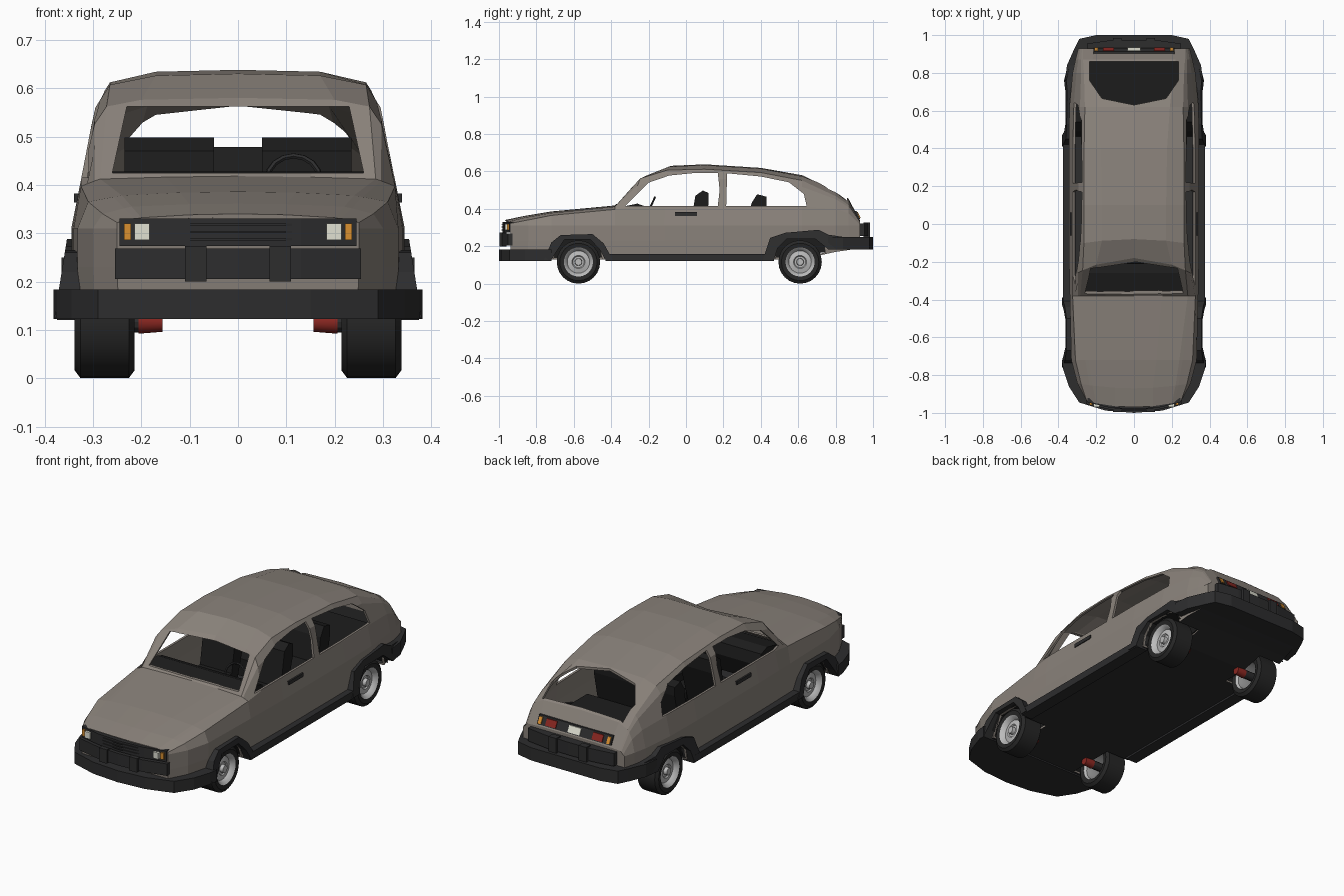
import bpy, bmesh, math
from mathutils import Vector

if "Cube" in bpy.data.objects:
    bpy.data.objects.remove(bpy.data.objects["Cube"])


def material(name, r, g, b):
    m = bpy.data.materials.new(name)
    m.diffuse_color = (r, g, b, 1)
    m.use_nodes = True
    m.node_tree.nodes["Principled BSDF"].inputs["Base Color"].default_value = m.diffuse_color
    return m


PAINT = material("taupe paint", .255, .225, .198)
TRIM = material("dark trim", .026, .026, .027)
RUBBER = material("rubber", .02, .02, .02)
CABIN = material("cabin black", .012, .012, .012)
METAL = material("rim metal", .5, .5, .5)
RED = material("red", .25, .02, .015)
AMBER = material("amber", .7, .28, .03)
LENS = material("lens", .75, .75, .65)


def finish(name, bm, *mats):
    bmesh.ops.recalc_face_normals(bm, faces=bm.faces)
    me = bpy.data.meshes.new(name)
    bm.to_mesh(me)
    bm.free()
    ob = bpy.data.objects.new(name, me)
    bpy.context.collection.objects.link(ob)
    for m in mats:
        me.materials.append(m)
    return ob


def prism(name, pts, axis, a, b, mat=None, both=False, skip=()):
    """Extrude a 2D outline along an axis from a to b; skip drops faces (0, 1 caps, then sides)."""
    put = {"X": lambda p, t: (t, p[0], p[1]),
           "Y": lambda p, t: (p[0], t, p[1]),
           "Z": lambda p, t: (p[0], p[1], t)}[axis]
    bm = bmesh.new()
    n = len(pts)
    for s in ((1, -1) if both else (1,)):
        rings = []
        for t in (a, b):
            rings.append([bm.verts.new((s * v[0], v[1], v[2])) for v in (put(p, t) for p in pts)])
        faces = [rings[0], rings[1]]
        for i in range(n):
            j = (i + 1) % n
            faces.append([rings[0][i], rings[0][j], rings[1][j], rings[1][i]])
        for i, f in enumerate(faces):
            if i not in skip:
                bm.faces.new(f)
    return finish(name, bm, *([mat] if mat else []))


def rect(u0, u1, v0, v1):
    return [(u0, v0), (u1, v0), (u1, v1), (u0, v1)]


def sym(half):
    """Mirror a half outline that starts away from x = 0."""
    return half + [(-x, y) for x, y in reversed(half) if x > 0]


def lathe(name, profile, centre, side, mat, steps=24):
    """Spin an (x offset, radius) profile about the axle line."""
    bm = bmesh.new()
    vs = [bm.verts.new((side * x, 0, r)) for x, r in profile]
    es = [bm.edges.new(e) for e in zip(vs, vs[1:])]
    bmesh.ops.spin(bm, geom=vs + es, cent=(0, 0, 0), axis=(1, 0, 0),
                   angle=math.tau, steps=steps, use_duplicate=False)
    bmesh.ops.remove_doubles(bm, verts=bm.verts, dist=1e-4)
    bmesh.ops.translate(bm, verts=bm.verts, vec=centre)
    ob = finish(name, bm, mat)
    for p in ob.data.polygons:
        p.use_smooth = True
    ob.data.set_sharp_from_angle(angle=math.radians(30))
    return ob


# Body shell stations: y, bow, sill z, side width, belt, roof edge, shoulder, centre height
stations = [
    (-.97, .035, .14, .25, (.25, .322), (.2, .332), (.1, .338), .34),
    (-.87, .02, .13, .30, (.28, .34), (.22, .355), (.1, .36), .361),
    (-.72, 0, .13, .332, (.31, .365), (.24, .378), (.12, .384), .386),
    (-.38, 0, .13, .34, (.325, .397), (.285, .412), (.15, .416), .418),
    (-.18, -.06, .13, .342, (.325, .41), (.272, .562), (.2, .576), .58),
    (-.08, -.02, .13, .345, (.325, .41), (.265, .607), (.17, .626), .63),
    (.10, 0, .13, .345, (.325, .41), (.265, .612), (.17, .634), .638),
    (.40, 0, .13, .345, (.325, .41), (.264, .594), (.175, .615), .619),
    (.62, 0, .13, .342, (.32, .41), (.26, .552), (.19, .574), .58),
    (.80, 0, .17, .325, (.305, .40), (.265, .468), (.21, .505), .515),
    (.87, 0, .18, .31, (.295, .375), (.27, .42), (.22, .445), .452),
    (.93, 0, .19, .295, (.285, .315), (.27, .331), (.2, .336), .338),
]
bm = bmesh.new()
loops = []
for y, bow, zs, w, belt, edge, shoulder, zc in stations:
    # pillar point: most of the way up the window side, bulged outward
    pillar = Vector(belt).lerp(Vector(edge), .76) + Vector((.08 * (edge[1] - belt[1]), 0))
    half = [(w * .99, zs), (w, .23), (w, .31), belt, tuple(pillar), edge, shoulder]
    ring = half + [(0, zc)] + [(-x, z) for x, z in reversed(half)]
    loops.append([bm.verts.new((x, y + bow * (x / .26) ** 2, z)) for x, z in ring])
for a, b in zip(loops, loops[1:]):
    for i in range(len(a)):
        j = (i + 1) % len(a)
        f = bm.faces.new((a[i], a[j], b[j], b[i]))
        f.material_index = 1 if j == 0 else 0
bm.faces.new(loops[0])
bm.faces.new(loops[-1])
body = finish("body_shell", bm, PAINT, TRIM)
sol = body.modifiers.new("thickness", "SOLIDIFY")
sol.thickness = .012
sol.offset = -1

# Openings cut from the shell
front_arch = [(-.73, .05), (-.70, .16), (-.65, .235), (-.51, .235), (-.46, .18), (-.43, .05)]
rear_arch = [(.46, .05), (.49, .19), (.54, .24), (.69, .24), (.74, .2), (.755, .05)]
front_window = [(-.325, .415), (.17, .415), (.18, .5), (.17, .592), (.05, .592), (-.09, .578), (-.2, .54)]
rear_window = [(.215, .415), (.645, .415), (.63, .48), (.55, .542), (.4, .573), (.22, .59)]
windscreen = [(-.26, .425), (.26, .425), (.23, .562), (-.23, .562)]
hatch = sym([(.235, .86), (.235, .76), (.17, .665), (0, .63)])
cutters = [prism("cut_front_window", front_window, "X", .24, .5, both=True),
           prism("cut_rear_window", rear_window, "X", .24, .5, both=True),
           prism("cut_windscreen", windscreen, "Y", -.5, .0),
           prism("cut_hatch", hatch, "Z", .405, .8),
           prism("cut_front_arch", front_arch, "X", .2, .5, both=True),
           prism("cut_rear_arch", rear_arch, "X", .2, .5, both=True)]
for c in cutters:
    c.hide_render = True
    c.hide_viewport = True
    mod = body.modifiers.new(c.name, "BOOLEAN")
    mod.operation = "DIFFERENCE"
    mod.solver = "EXACT"
    mod.object = c

# Wheel wells, flares and sills
for label, arch in (("front", front_arch), ("rear", rear_arch)):
    well = [(y, max(z, .17 if y > .7 else .13)) for y, z in arch]
    prism(label + "_wheel_well", well, "X", .2, .345, CABIN, both=True, skip=(1, len(well) + 1))
flares = [
    prism("front_flare", [(-.76, .125), (-.72, .22), (-.67, .26), (-.5, .265), (-.44, .215), (-.39, .125),
                          (-.43, .125), (-.46, .18), (-.51, .235), (-.65, .235), (-.70, .16), (-.72, .125)],
          "X", .325, .375, TRIM, both=True),
    prism("rear_flare", [(.41, .125), (.45, .245), (.53, .272), (.71, .288), (.76, .262), (.84, .25),
                         (.84, .185), (.76, .185), (.74, .2), (.69, .24), (.54, .24), (.49, .19), (.47, .125)],
          "X", .315, .375, TRIM, both=True)]
for ob in flares:  # lean the outer faces inward towards the top
    for v in ob.data.vertices:
        if abs(v.co.x) > .35:
            v.co.x = math.copysign(.38 - .16 * (v.co.z - .125) - (.02 if v.co.y > .8 else 0), v.co.x)
prism("sill", rect(-.43, .47, .12, .158), "X", .31, .375, TRIM, both=True)

# Bumpers
prism("front_bumper", sym([(.382, -.72), (.375, -.77), (.345, -.86), (.29, -.945), (.15, -.988), (0, -1)]),
      "Z", .122, .183, TRIM)
prism("rear_bumper", sym([(.365, .76), (.355, .84), (.315, .93), (.29, .98), (.2, 1), (0, 1)]),
      "Z", .183, .25, TRIM)
prism("front_bumper_block", sym([(.255, -.92), (.255, -.953), (.13, -.982), (0, -.99)]), "Z", .205, .268, TRIM)
prism("rear_bumper_block", sym([(.25, .92), (.25, .955), (.13, .972), (0, .975)]), "Z", .255, .322, TRIM)
for label, y0, y1, z0, z1 in (("front", -.996, -.96, .2, .273), ("rear", .95, .985, .25, .328)):
    prism(label + "_overrider", rect(y0, y1, z0, z1), "X", .065, .11, TRIM, both=True)

# Grille and front lamps
grille = sym([(.245, -.92), (.245, -.945), (.13, -.972), (0, -.98)])
prism("grille", grille, "Z", .273, .33, TRIM)
for z in (.285, .3, .315):
    prism("grille_bar", [(x * .74, y - .006) for x, y in grille], "Z", z, z + .005, TRIM)
prism("headlamp", rect(.183, .214, .286, .32), "Y", -.968, -.93, LENS, both=True)
prism("front_indicator", rect(.221, .236, .286, .32), "Y", -.957, -.93, AMBER, both=True)

# Rear lamps on the tailgate slope
slope = [(.89, .345), (.932, .345), (.912, .388), (.88, .388)]
lamp = [(.89, .351), (.935, .351), (.919, .382), (.88, .382)]
prism("rear_lamp_panel", slope, "X", -.215, .215, TRIM)
prism("rear_lamp", lamp, "X", .105, .165, RED, both=True)
prism("rear_indicator", lamp, "X", .19, .208, AMBER, both=True)
prism("rear_plate", lamp, "X", -.035, .035, LENS)

# Door handles
prism("door_handle", rect(-.06, .06, .363, .382), "X", .325, .339, TRIM, both=True)

# Cabin
prism("front_seat", [(-.13, .19), (.05, .19), (.12, .42), (.12, .485), (.09, .498), (.05, .47),
                     (.02, .29), (-.13, .28)], "X", .05, .235, CABIN, both=True)
prism("rear_bench", [(.2, .19), (.38, .19), (.43, .42), (.43, .465), (.38, .478), (.35, .43),
                     (.33, .3), (.2, .28)], "X", -.235, .235, CABIN)
prism("dashboard", [(-.37, .25), (-.24, .25), (-.2, .35), (-.21, .41), (-.26, .428), (-.37, .405)],
      "X", -.29, .29, CABIN)
prism("centre_console", rect(-.25, .05, .15, .26), "X", -.035, .035, CABIN)
prism("cargo_deck", rect(.42, .86, .27, .29), "X", -.28, .28, CABIN)
bpy.ops.mesh.primitive_torus_add(major_radius=.055, minor_radius=.006, major_segments=16, minor_segments=6,
                                 location=(.115, -.19, .41), rotation=(math.radians(65), 0, 0))
wheel = bpy.context.object
wheel.name = "steering_wheel"
wheel.data.materials.append(TRIM)

# Road wheels with axle stubs
tyre = [(-.058, .078), (-.062, .1), (-.05, .116), (.05, .116), (.062, .1), (.058, .078)]
rim = [(-.058, .08), (-.045, .07), (.03, .07), (.057, .08), (.048, .068), (.034, .06),
       (.04, .035), (.034, .03), (.034, .02), (.052, .018), (.052, 0)]
for s in (1, -1):
    for label, y in (("front", -.575), ("rear", .61)):
        c = Vector((s * .276, y, .116))
        lathe(label + "_tyre", tyre, c, s, RUBBER)
        lathe(label + "_rim", rim, c, s, METAL)
        lathe(label + "_hub", [(-.07, 0), (-.07, .022), (.03, .022), (.03, 0)], c, s, TRIM, 12)
        lathe(label + "_brake", [(-.12, 0), (-.12, .02), (-.07, .024), (-.07, 0)], c, s, RED, 12)
